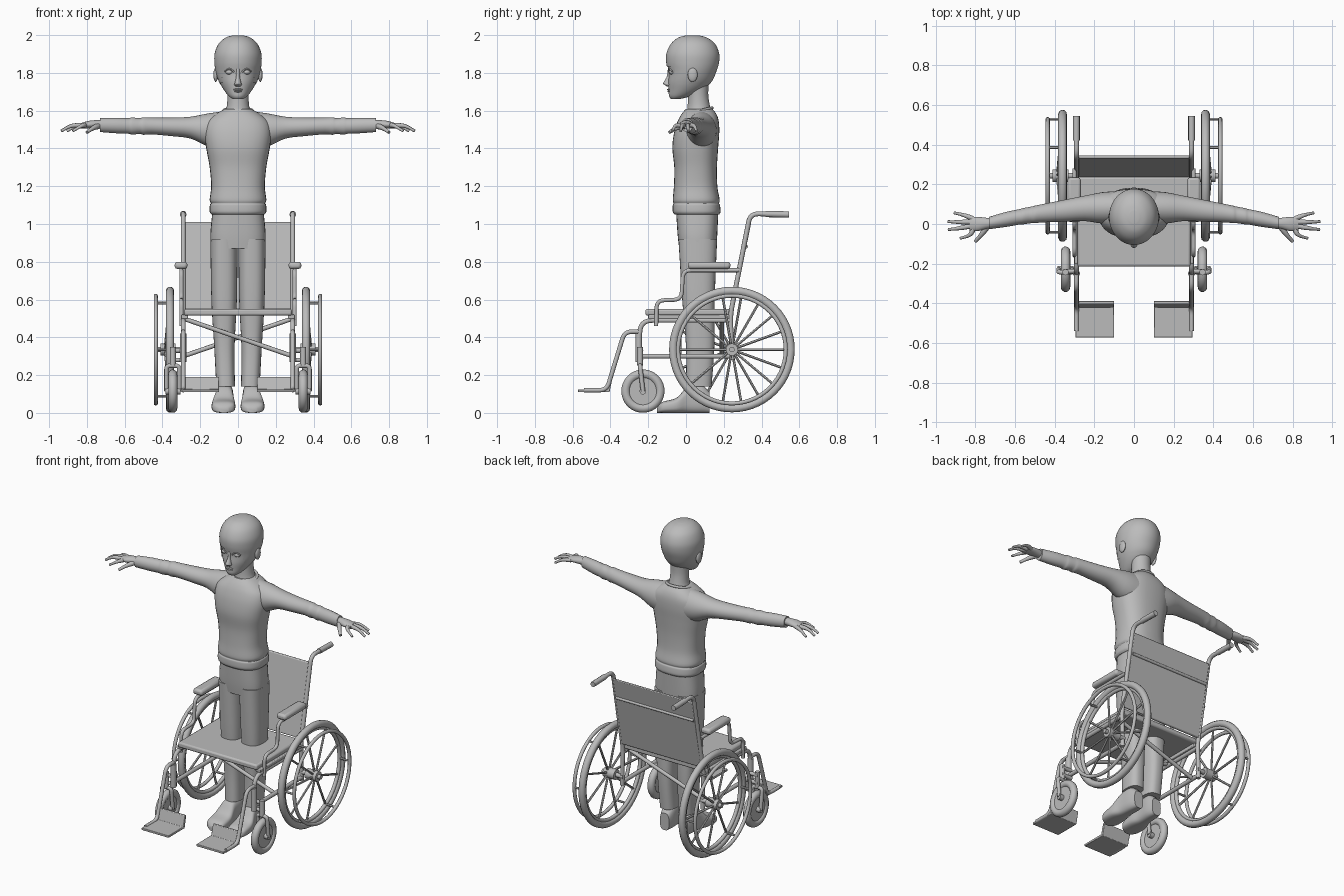
import bpy, bmesh
from math import sin, cos, pi, radians
from mathutils import Vector

cube = bpy.data.objects.get("Cube")
if cube:
    bpy.data.objects.remove(cube, do_unlink=True)

grey = bpy.data.materials.new("plain grey")
grey.use_nodes = True
grey.diffuse_color = (0.5, 0.5, 0.5, 1)
grey.node_tree.nodes["Principled BSDF"].inputs["Base Color"].default_value = grey.diffuse_color


def finish(name, bm, mirror=False, bevel=0):
    """Turn a bmesh into a shaded object, optionally mirrored across x."""
    bmesh.ops.recalc_face_normals(bm, faces=bm.faces)
    mesh = bpy.data.meshes.new(name)
    bm.to_mesh(mesh)
    bm.free()
    mesh.materials.append(grey)
    mesh.shade_smooth()
    mesh.set_sharp_from_angle(angle=radians(40))
    obj = bpy.data.objects.new(name, mesh)
    bpy.context.scene.collection.objects.link(obj)
    if mirror:
        obj.modifiers.new("Mirror", "MIRROR").use_mirror_merge = False
    if bevel:
        mod = obj.modifiers.new("Bevel", "BEVEL")
        mod.width, mod.segments = bevel, 2
    return obj


def skin(name, stacks, closed=False, keep=None, **options):
    """Bridge each stack of rings into a surface with end caps."""
    bm = bmesh.new()
    for rings in stacks:
        loops = [[bm.verts.new(p) for p in ring] for ring in rings]
        pairs = list(zip(loops, loops[1:]))
        if closed:
            pairs.append((loops[-1], loops[0]))
        else:
            bm.faces.new(loops[0])
            bm.faces.new(loops[-1])
        for a, b in pairs:
            for i in range(len(a)):
                bm.faces.new((a[i - 1], a[i], b[i], b[i - 1]))
    if keep:
        lost = [f for f in bm.faces if not keep(f.calc_center_median())]
        bmesh.ops.delete(bm, geom=lost, context="FACES")
    return finish(name, bm, **options)


def loft(name, axis, rows, power=2.0, steps=5, sides=32, **options):
    """Smooth body from rows of (position, u min, u max, v min, v max)."""
    rows = [Vector(r) for r in rows]
    padded = [rows[0]] + rows + [rows[-1]]
    fine = []
    for a, b, c, d in zip(padded, padded[1:], padded[2:], padded[3:]):
        for k in range(steps):
            t = k / steps
            fine.append(b + (c - a) * t / 2 + (2 * a - 5 * b + 4 * c - d) * t**2 / 2
                        + (3 * b - a - 3 * c + d) * t**3 / 2)
    fine.append(rows[-1])

    def soft(value):
        return abs(value) ** (2 / power) * (1 if value > 0 else -1)

    rings = []
    for t, u0, u1, v0, v1 in fine:
        ring = []
        for i in range(sides):
            angle = 2 * pi * i / sides
            u = (u0 + u1) / 2 + (u1 - u0) / 2 * soft(cos(angle))
            v = (v0 + v1) / 2 + (v1 - v0) / 2 * soft(sin(angle))
            ring.append({"x": (t, u, v), "y": (u, t, v), "z": (u, v, t)}[axis])
        rings.append(ring)
    return skin(name, [rings], **options)


def tubes(name, paths, radius, closed=False, taper=0, sides=10, **options):
    """Round tubes swept along paths."""
    stacks = []
    for path in paths:
        pts = [Vector(p) for p in path]
        last = len(pts) - 1
        normal, rings = None, []
        for i, p in enumerate(pts):
            after = pts[(i + 1) % len(pts)] if closed else pts[min(i + 1, last)]
            before = pts[i - 1] if closed else pts[max(i - 1, 0)]
            along = (after - before).normalized()
            normal = along.orthogonal() if normal is None else normal - along * normal.dot(along)
            normal.normalize()
            side = along.cross(normal)
            r = radius * (1 - taper * i / last)
            rings.append([p + r * (normal * cos(2 * pi * k / sides) + side * sin(2 * pi * k / sides))
                          for k in range(sides)])
        stacks.append(rings)
    return skin(name, stacks, closed=closed, **options)


def bend(pts, size=0.04):
    """Round the corners of a path."""
    pts = [Vector(p) for p in pts]
    out = [pts[0]]
    for a, p, b in zip(pts, pts[1:], pts[2:]):
        start = p + (a - p).normalized() * min(size, (a - p).length * 0.48)
        end = p + (b - p).normalized() * min(size, (b - p).length * 0.48)
        for k in range(7):
            t = k / 6
            out.append(start * (1 - t)**2 + p * 2 * t * (1 - t) + end * t * t)
    return out + [pts[-1]]


def side_path(x, pts, size=0.04):
    return bend([(x, y, z) for y, z in pts], size)


def wheel_point(x, y, z, radius, turn):
    return (x, y + radius * cos(turn), z + radius * sin(turn))


def hoop(name, x, y, z, radius, thick):
    path = [wheel_point(x, y, z, radius, 2 * pi * i / 56) for i in range(56)]
    tubes(name, [path], thick, closed=True, mirror=True)


def prism(name, x0, x1, profile, bevel=0.005, mirror=False):
    skin(name, [[[(x, y, z) for y, z in profile] for x in (x0, x1)]], bevel=bevel, mirror=mirror)


def slab(name, x0, x1, y0, y1, z0, z1, **options):
    prism(name, x0, x1, [(y0, z0), (y1, z0), (y1, z1), (y0, z1)], **options)


def ellipsoid(name, centre, size, **options):
    bm = bmesh.new()
    bmesh.ops.create_uvsphere(bm, u_segments=20, v_segments=12, radius=1)
    for v in bm.verts:
        v.co = Vector(centre) + v.co * Vector(size)
    finish(name, bm, **options)


# Big wheels: tyre, rim, hand rim, hub, spokes
WY, WZ, WX = 0.243, 0.335, 0.36
hoop("tyres", WX, WY, WZ, 0.311, 0.022)
hoop("rims", WX, WY, WZ, 0.287, 0.012)
hoop("hand_rims", 0.435, WY, WZ, 0.285, 0.011)
tubes("hubs", [[(0.33, WY, WZ), (0.41, WY, WZ)]], 0.032, sides=20, mirror=True)
tubes("axles", [[(0.28, WY, WZ), (0.43, WY, WZ)]], 0.014, mirror=True)
spokes = []
for s in (1, -1):
    for i in range(9):
        turn = 2 * pi * i / 9 + pi / 2 + s * pi / 18
        spokes.append([wheel_point(s * 0.385, WY, WZ, 0.02, turn), wheel_point(s * WX, WY, WZ, 0.285, turn)])
tubes("spokes", spokes, 0.007, sides=6)
links = [[wheel_point(x, WY, WZ, 0.285, i * pi / 3) for x in (WX, 0.435)] for i in range(6)]
tubes("hand_rim_links", links, 0.007, sides=6, mirror=True)

# Small front wheels and forks
CX, CY, CZ = 0.345, -0.228, 0.115
hoop("caster_tyres", CX, CY, CZ, 0.091, 0.024)
tubes("caster_discs", [[(CX - 0.013, CY, CZ), (CX + 0.013, CY, CZ)]], 0.08, sides=32, mirror=True)
tubes("caster_axles", [[(CX - 0.04, CY, CZ), (CX + 0.04, CY, CZ)]], 0.018, sides=12, mirror=True)
fork = [(CX - 0.034, CY, CZ), (CX - 0.034, CY - 0.015, 0.25), (CX + 0.034, CY - 0.015, 0.25), (CX + 0.034, CY, CZ)]
tubes("caster_forks", [bend(fork, 0.02)], 0.012, mirror=True)
tubes("caster_stems", [[(CX, CY - 0.015, 0.25), (CX, CY - 0.015, 0.35)]], 0.016, mirror=True)
tubes("caster_brackets", [[(0.28, CY - 0.01, z), (CX + 0.01, CY - 0.01, z)] for z in (0.28, 0.33)], 0.012, mirror=True)

# Side frames
FX = 0.29
tubes("side_frames", [
    side_path(FX, [(-0.245, 0.27), (-0.245, 0.49), (0.24, 0.49)], 0.07),
    side_path(FX, [(-0.245, 0.3), (WY, 0.3)]),
    side_path(FX, [(WY, 0.28), (0.235, 0.52), (0.34, 1.055), (0.545, 1.05)], 0.045),
], 0.013, mirror=True)
tubes("hand_grips", [[(FX, 0.42, 1.053), (FX, 0.545, 1.05)]], 0.017, mirror=True)
tubes("footrest_hangers", [side_path(FX, [(-0.245, 0.43), (-0.325, 0.43), (-0.42, 0.12), (-0.54, 0.12)])],
      0.012, mirror=True)
tubes("footrest_sleeves", [[(FX, -0.25, 0.27), (FX, -0.25, 0.42)]], 0.018, mirror=True)
tubes("armrest_tubes", [side_path(0.3, [(0.28, 0.755), (-0.015, 0.755), (-0.025, 0.6), (-0.155, 0.595),
                                        (-0.158, 0.46)])], 0.011, mirror=True)
slab("armrest_pads", 0.268, 0.335, 0.01, 0.235, 0.762, 0.8, bevel=0.014, mirror=True)
tubes("cross_braces", [[(-FX, -0.035, 0.5), (FX, -0.035, 0.3)], [(FX, 0.19, 0.5), (-FX, 0.19, 0.3)]], 0.012)

# Seat, back and foot plates
slab("seat", -0.285, 0.285, -0.215, 0.237, 0.515, 0.55, bevel=0.01)
slab("seat_rails", 0.265, 0.3, -0.2, 0.23, 0.497, 0.52, mirror=True)
prism("backrest", -0.287, 0.287, [(0.236, 0.55), (0.33, 1.01), (0.346, 1.01), (0.252, 0.55)])
tubes("backrest_seam", [[(-0.28, 0.32, 0.88), (0.28, 0.32, 0.88)]], 0.009)
prism("foot_plates", 0.1, 0.295, [(-0.572, 0.11), (-0.572, 0.124), (-0.42, 0.124), (-0.402, 0.19),
                                  (-0.388, 0.19), (-0.405, 0.11)], bevel=0.003, mirror=True)

# Shoes and trousers
loft("shoes", "y", [(-0.153, 0.05, 0.1, 0, 0.03), (-0.125, 0.018, 0.135, 0, 0.058), (-0.05, 0.015, 0.138, 0, 0.08),
                    (0.01, 0.025, 0.12, 0, 0.14), (0.08, 0.025, 0.112, 0, 0.15), (0.125, 0.035, 0.1, 0, 0.11)],
     power=3, mirror=True)
loft("trouser_legs", "z", [(0.14, 0.016, 0.115, 0, 0.135), (0.35, 0.018, 0.126, 0, 0.15),
                           (0.6, 0.006, 0.141, -0.02, 0.152), (0.92, 0.002, 0.146, -0.04, 0.165)],
     power=2.6, mirror=True)
loft("trouser_hips", "z", [(0.87, -0.144, 0.144, -0.036, 0.162), (0.95, -0.146, 0.146, -0.045, 0.166),
                           (1.08, -0.134, 0.134, -0.053, 0.172)], power=2.8)

# Sweater: body with folded hem, sleeves with wrinkles, collar
loft("sweater_body", "z", [
    (1.05, -0.14, 0.14, -0.06, 0.175), (1.065, -0.15, 0.15, -0.07, 0.183), (1.1, -0.149, 0.149, -0.07, 0.18),
    (1.11, -0.144, 0.144, -0.066, 0.175), (1.13, -0.15, 0.15, -0.07, 0.178), (1.2, -0.142, 0.142, -0.064, 0.166),
    (1.3, -0.15, 0.15, -0.062, 0.164), (1.4, -0.168, 0.168, -0.072, 0.17), (1.48, -0.178, 0.178, -0.064, 0.176),
    (1.54, -0.165, 0.165, -0.046, 0.174), (1.58, -0.12, 0.12, -0.025, 0.162), (1.61, -0.07, 0.07, 0, 0.14)],
    power=2.5)
loft("sleeves", "x", [
    (0.08, 0, 0.165, 1.39, 1.596), (0.16, 0.002, 0.16, 1.41, 1.585), (0.25, 0.015, 0.142, 1.452, 1.568),
    (0.35, 0.012, 0.122, 1.465, 1.563), (0.46, 0.008, 0.1, 1.475, 1.563), (0.5, 0.004, 0.092, 1.472, 1.565),
    (0.52, 0.004, 0.087, 1.477, 1.56), (0.56, -0.002, 0.08, 1.473, 1.564), (0.58, -0.003, 0.074, 1.478, 1.56),
    (0.64, -0.014, 0.062, 1.48, 1.562), (0.73, -0.026, 0.036, 1.487, 1.56)], steps=3, mirror=True)
collar = [(0.078 * cos(a), 0.064 + 0.075 * sin(a), 1.597 + 0.018 * sin(a))
          for a in (2 * pi * i / 40 for i in range(40))]
tubes("collar", [collar], 0.008, closed=True)

# Hands
loft("palms", "x", [(0.71, -0.018, 0.026, 1.505, 1.55), (0.75, -0.026, 0.032, 1.505, 1.55),
                    (0.79, -0.036, 0.036, 1.506, 1.546), (0.83, -0.034, 0.034, 1.506, 1.535)], mirror=True)
fingers = [bend([(0.81, y, 1.522), (x - 0.05, tip * 0.8, 1.522), (x, tip, 1.492)], 0.03)
           for y, x, tip in ((-0.026, 0.875, -0.072), (-0.008, 0.935, -0.028), (0.01, 0.937, 0.012), (0.026, 0.905, 0.056))]
tubes("fingers", fingers, 0.013, taper=0.45, mirror=True)
tubes("thumbs", [bend([(0.735, -0.005, 1.52), (0.765, -0.05, 1.51), (0.8, -0.088, 1.485)])], 0.016, taper=0.45, mirror=True)

# Neck, head, hair
loft("neck", "z", [(1.58, -0.075, 0.075, 0, 0.14), (1.62, -0.06, 0.06, 0.008, 0.128),
                   (1.68, -0.056, 0.056, 0.01, 0.118), (1.75, -0.06, 0.06, 0, 0.12)])
head = [(1.662, -0.028, 0.028, -0.08, -0.03), (1.678, -0.05, 0.05, -0.09, 0.03), (1.71, -0.075, 0.075, -0.092, 0.09),
        (1.75, -0.097, 0.097, -0.094, 0.132), (1.8, -0.113, 0.113, -0.091, 0.155), (1.85, -0.12, 0.12, -0.1, 0.17),
        (1.9, -0.118, 0.118, -0.098, 0.17), (1.95, -0.097, 0.097, -0.074, 0.148), (1.982, -0.06, 0.06, -0.035, 0.105),
        (1.994, -0.02, 0.02, 0.01, 0.06)]
loft("head", "z", head)
GAP = 0.005


def hairline(p):
    return p.z > (1.84 if p.y < -0.055 else 1.75 if p.y < 0.02 else 1.735)


loft("hair", "z", [(z + GAP, a - GAP, b + GAP, c - GAP, d + GAP) for z, a, b, c, d in head], sides=48, keep=hairline)

# Face details
loft("nose", "z", [(1.728, -0.012, 0.012, -0.1, -0.08), (1.738, -0.02, 0.02, -0.116, -0.07),
                   (1.748, -0.017, 0.017, -0.12, -0.07), (1.78, -0.01, 0.01, -0.102, -0.07),
                   (1.82, -0.012, 0.012, -0.096, -0.07)], sides=16)
ellipsoid("eyes", (0.044, -0.07, 1.804), (0.022, 0.02, 0.014), mirror=True)
eyelids = [bend([(0.02, -0.09, 1.804), (0.044, -0.09, 1.826), (0.07, -0.074, 1.808)], 0.03)]
tubes("eyelids", eyelids, 0.004, mirror=True)
ellipsoid("upper_lip", (0, -0.09, 1.712), (0.026, 0.01, 0.005))
ellipsoid("lower_lip", (0, -0.089, 1.703), (0.022, 0.01, 0.006))
ellipsoid("ears", (0.118, 0.035, 1.79), (0.012, 0.026, 0.038), mirror=True)
